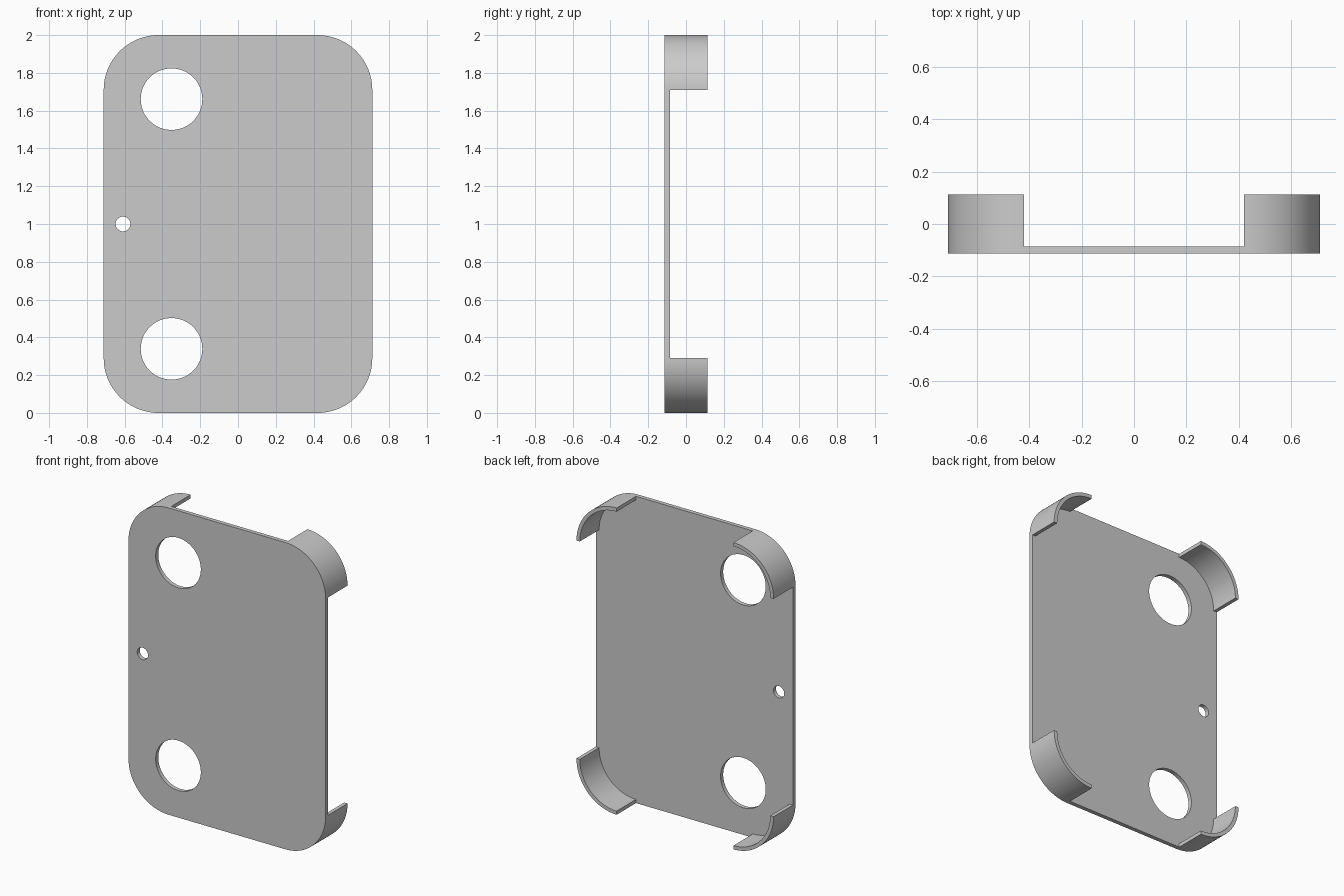
import bpy, bmesh
from math import sin, cos, pi

W, H, R = 0.711, 2.0, 0.29          # half width, height, corner radius
FRONT, PLATE_BACK, BACK = -0.113, -0.086, 0.113
WALL = 0.024                        # corner wall thickness
SEG = 24                            # segments per quarter turn

if "Cube" in bpy.data.objects:
    bpy.data.objects.remove(bpy.data.objects["Cube"], do_unlink=True)

grey = bpy.data.materials.new("light_grey")
grey.use_nodes = True
colour = (0.6, 0.6, 0.6, 1)
grey.diffuse_color = colour
grey.node_tree.nodes["Principled BSDF"].inputs["Base Color"].default_value = colour


def arc(cx, cz, r, start, sweep, n):
    """Points along an arc in the x-z plane, both ends included."""
    angles = [start + sweep * i / n for i in range(n + 1)]
    return [(cx + r * cos(a), cz + r * sin(a)) for a in angles]


def extrude_loops(name, loops, y0, y1):
    """Fill closed outlines (later ones are holes) and extrude along y."""
    bm = bmesh.new()
    for loop in loops:
        verts = [bm.verts.new((x, y0, z)) for x, z in loop]
        for a, b in zip(verts, verts[1:] + verts[:1]):
            bm.edges.new((a, b))
    bmesh.ops.triangle_fill(bm, edges=bm.edges[:], use_beauty=True)
    geom = bmesh.ops.extrude_face_region(bm, geom=bm.faces[:], use_keep_orig=True)["geom"]
    top = [g for g in geom if isinstance(g, bmesh.types.BMVert)]
    bmesh.ops.translate(bm, verts=top, vec=(0, y1 - y0, 0))
    bmesh.ops.recalc_face_normals(bm, faces=bm.faces[:])
    mesh = bpy.data.meshes.new(name)
    bm.to_mesh(mesh)
    bm.free()
    mesh.materials.append(grey)
    obj = bpy.data.objects.new(name, mesh)
    bpy.context.collection.objects.link(obj)
    bpy.ops.object.select_all(action='DESELECT')
    obj.select_set(True)
    bpy.context.view_layer.objects.active = obj
    bpy.ops.object.shade_smooth_by_angle(angle=pi / 6)
    return obj


# Corner centres, counter-clockwise from the upper left of the model (+x)
corners = [("upper_left", W - R, H - R), ("upper_right", R - W, H - R),
           ("lower_right", R - W, R), ("lower_left", W - R, R)]

# Plate with rounded corners, two large holes and one small hole
outline = []
for i, (_, cx, cz) in enumerate(corners):
    outline += arc(cx, cz, R, i * pi / 2, pi / 2, SEG)
holes = [(-0.352, 1.661, 0.163), (-0.352, 0.339, 0.163), (-0.609, 1.0, 0.039)]
hole_loops = [arc(x, z, r, 0, 2 * pi, 64)[:-1] for x, z, r in holes]
extrude_loops("plate", [outline] + hole_loops, FRONT, PLATE_BACK)

# Curved retaining walls standing on the back of the plate
for i, (label, cx, cz) in enumerate(corners):
    outer = arc(cx, cz, R, i * pi / 2, pi / 2, SEG)
    inner = arc(cx, cz, R - WALL, i * pi / 2, pi / 2, SEG)
    extrude_loops(label + "_corner_wall", [outer + inner[::-1]], PLATE_BACK, BACK)
